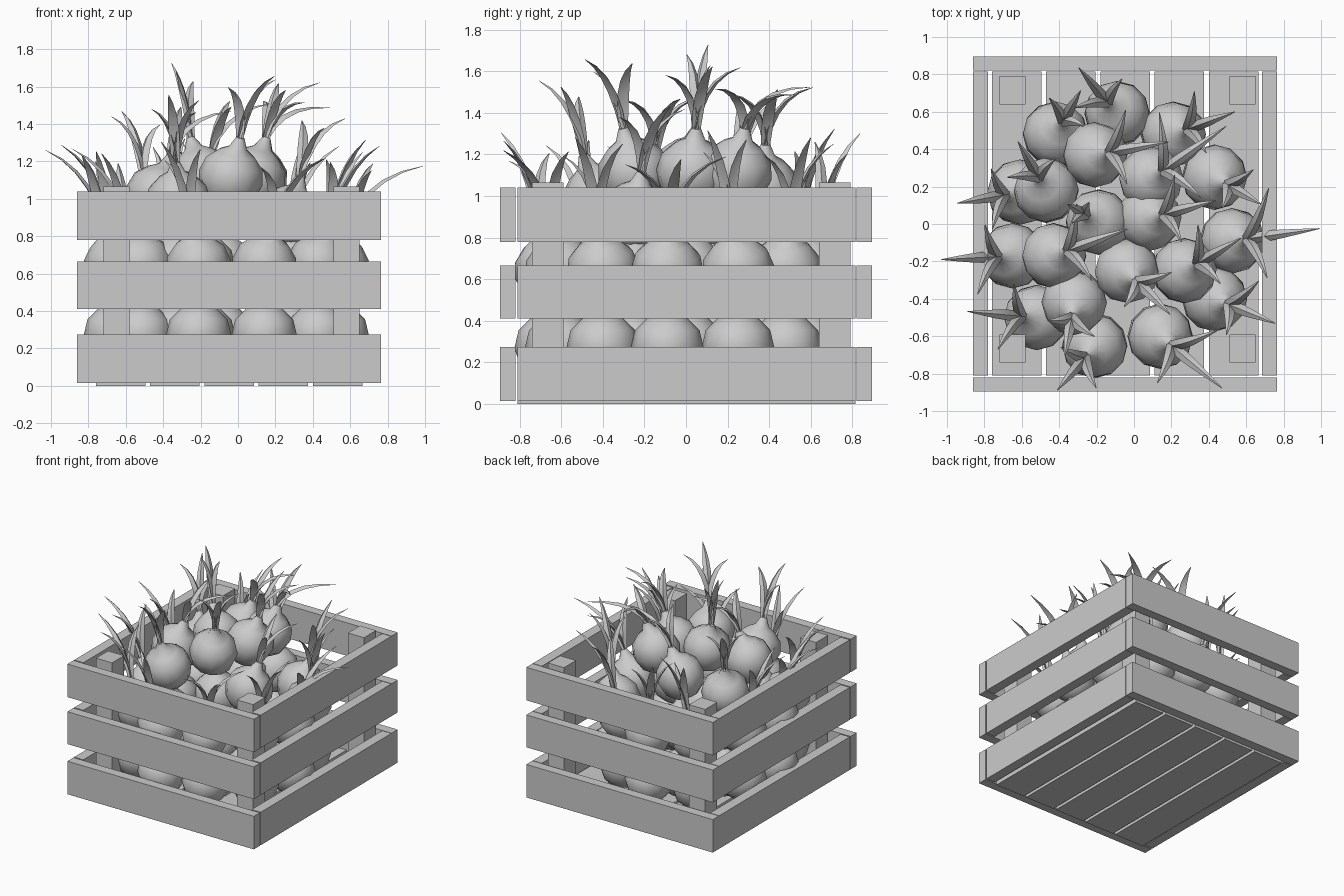
import bpy, bmesh, math
from mathutils import Vector

if "Cube" in bpy.data.objects:
    bpy.data.objects.remove(bpy.data.objects["Cube"])

def finish(name, bm, smooth=None):
    bmesh.ops.recalc_face_normals(bm, faces=bm.faces)
    me = bpy.data.meshes.new(name)
    bm.to_mesh(me)
    bm.free()
    ob = bpy.data.objects.new(name, me)
    bpy.context.collection.objects.link(ob)
    if smooth:
        bpy.ops.object.select_all(action='DESELECT')
        ob.select_set(True)
        bpy.context.view_layer.objects.active = ob
        bpy.ops.object.shade_smooth_by_angle(angle=math.radians(smooth))

def box(name, lo, size):
    bm = bmesh.new()
    bmesh.ops.create_cube(bm, size=1)
    for v in bm.verts:
        v.co = [l + (c + 0.5) * s for l, s, c in zip(lo, size, v.co)]
    finish(name, bm)

def skin(bm, rings):
    """Bridge rings of equal size and cap both ends."""
    vs = [[bm.verts.new(p) for p in r] for r in rings]
    n = len(vs[0])
    for a, b in zip(vs, vs[1:]):
        for i in range(n):
            bm.faces.new((a[i], a[(i + 1) % n], b[(i + 1) % n], b[i]))
    bm.faces.new(vs[0][::-1])
    bm.faces.new(vs[-1])

# Crate: three rows of side planks
for z, h in ((0.015, 0.26), (0.41, 0.255), (0.78, 0.26)):
    for side, y in (("front", -0.895), ("back", 0.82)):
        box(side + "_plank", (-0.86, y, z), (1.625, 0.075, h))
    for side, x in (("left", -0.86), ("right", 0.685)):
        box(side + "_plank", (x, -0.81, z), (0.08, 1.625, h))
# Crate: floor slats
for i in range(5):
    box("floor_slat", (-0.76 + 0.29 * i, -0.81, 0), (0.265, 1.625, 0.04))
# Crate: corner posts
for x in (-0.72, 0.51):
    for y in (-0.74, 0.64):
        box("corner_post", (x, y, 0.03), (0.14, 0.15, 1.035))

PROFILE = [(.02, -.165), (.085, -.15), (.145, -.095), (.175, 0), (.155, .085),
           (.10, .14), (.05, .17), (.022, .23)]

def bulb(name, c, axis):
    q = Vector((0, 0, 1)).rotation_difference(axis)
    bm = bmesh.new()
    skin(bm, [[c + q @ Vector((r * math.cos(k * math.tau / 12), r * math.sin(k * math.tau / 12), z))
               for k in range(12)] for r, z in PROFILE])
    finish(name, bm, 60)

def leaf(bm, start, axis, angle, reach, length):
    # curved, folded blade: rises along the neck, then arches out to its tip
    out = Vector((math.cos(angle), math.sin(angle), 0))
    side = Vector((-out.y, out.x, 0))
    rise = math.sqrt(max(length ** 2 - reach ** 2, 0.03))
    tip = start + out * reach + Vector((0, 0, rise))
    mid = start + axis * 0.1 + out * reach * 0.15 + Vector((0, 0, rise * 0.5))
    rings = []
    for k in range(6):
        t = k / 5
        w = 0.002 + 0.027 * math.sin(math.pi * (0.25 + 0.75 * t))
        p = start * (1 - t) ** 2 + mid * 2 * t * (1 - t) + tip * t * t
        d = ((mid - start) * (1 - t) + (tip - mid) * t).normalized()
        n = d.cross(side)
        rings.append([p + side * w, p + n * w * .7, p - side * w, p + n * w * .15])
    skin(bm, rings)

# Onions: x, y, lean direction in degrees, reach of the longest leaf
OUTER = [(-.09, .59, 130, .25), (.43, .25, -30, .22), (-.61, .17, 190, .27),
         (-.65, -.17, 183, .31), (.525, -.09, 8, .40), (.43, -.40, -22, .28),
         (-.52, -.50, 175, .30), (.14, -.60, -40, .36), (-.21, -.65, 230, .24),
         (.21, .48, 20, .28), (-.42, .48, 60, .2)]
MIDDLE = [(-.47, .18, 120, .23), (.27, -.25, 30, .28)]
UPPER = [(-.21, .37, 10, .33), (.09, .24, 35, .42), (-.19, .01, 150, .12), (.08, .03, 15, .30),
         (-.43, -.17, 20, .35), (-.04, -.25, -45, .26), (-.32, -.42, -100, .22)]

def onion(x, y, z, lean, reach, length):
    a = math.radians(lean)
    c = Vector((x, y, z))
    axis = Vector((math.cos(a) * 0.35, math.sin(a) * 0.35, 1)).normalized()
    bulb("onion_bulb", c, axis)
    bm = bmesh.new()
    for turn, r, l in ((0, 1, 1), (1.0, .75, .88), (-1.2, .6, .75)):
        leaf(bm, c + axis * 0.215, axis, a + turn, reach * r, length * l)
    finish("onion_leaves", bm, 30)

for x, y, lean, reach in OUTER:
    onion(x, y, 0.64, lean, reach, 0.52)
for x, y, lean, reach in MIDDLE:
    onion(x, y, 0.90, lean, reach, 0.43)
for x, y, lean, reach in UPPER:
    onion(x, y, 1.11 - 0.5 * max(0, math.hypot(x, y) - 0.27), lean, reach, 0.43)

# Hidden onions: whole bottom layer, and the middle of the second layer
for x, y, *_ in OUTER + MIDDLE + UPPER[::2]:
    bulb("bottom_onion", Vector((x, y, 0.27)), Vector((0, 0, 1)))
for x, y, *_ in MIDDLE + UPPER[::2]:
    bulb("second_layer_onion", Vector((x, y, 0.64)), Vector((0, 0, 1)))
